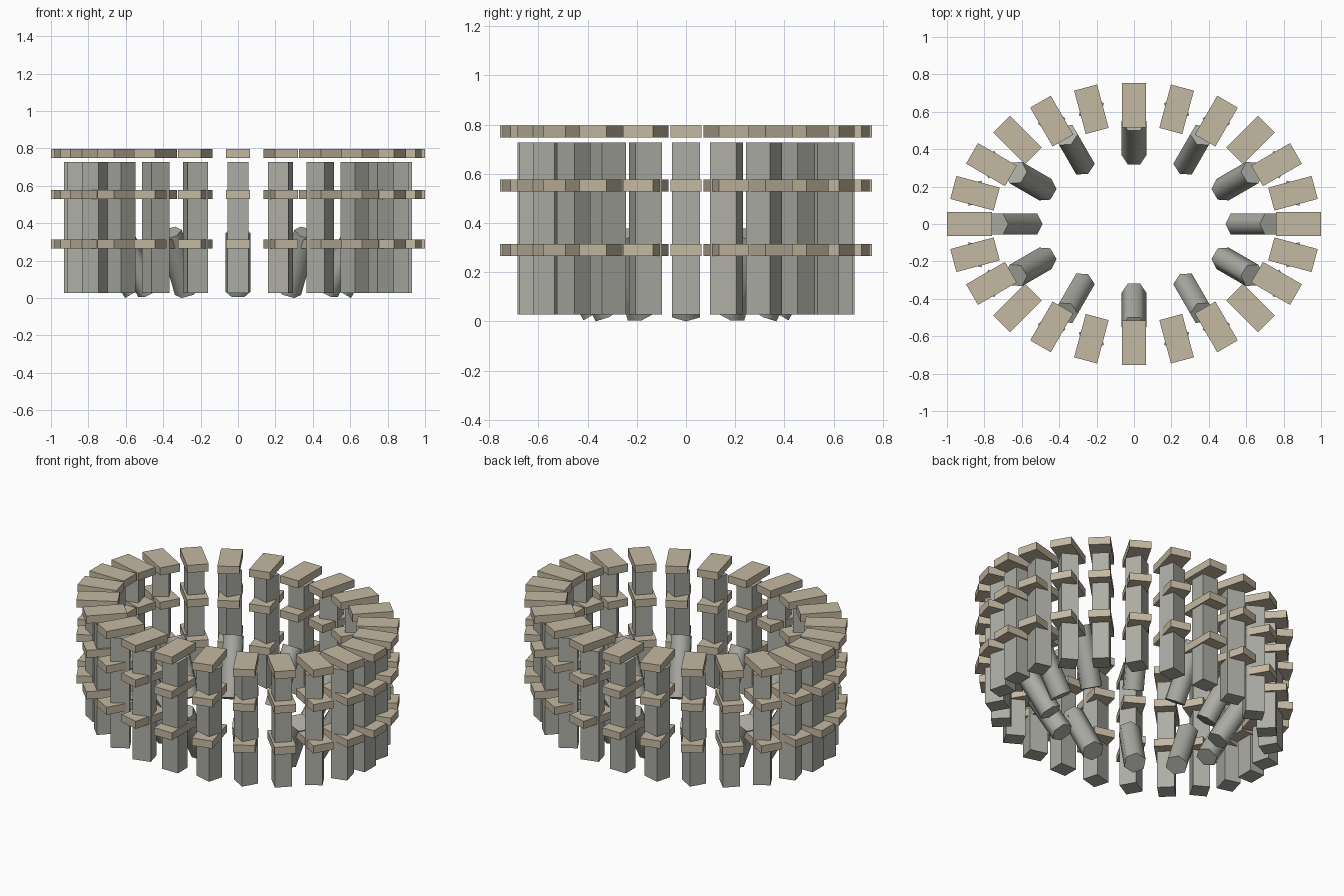
import bpy, math
from mathutils import Vector, Matrix

if "Cube" in bpy.data.objects:
    bpy.data.objects.remove(bpy.data.objects["Cube"])


def material(name, rgb):
    m = bpy.data.materials.new(name)
    m.diffuse_color = (*rgb, 1)
    m.use_nodes = True
    m.node_tree.nodes["Principled BSDF"].inputs["Base Color"].default_value = m.diffuse_color
    return m


stone = material("grey_stone", (0.42, 0.42, 0.38))
tan = material("tan_stone", (0.55, 0.48, 0.36))


def box(name, loc, size, rot_z, mat):
    bpy.ops.mesh.primitive_cube_add(size=1, location=loc, rotation=(0, 0, rot_z))
    ob = bpy.context.object
    ob.name = name
    ob.data.transform(Matrix.Diagonal((*size, 1)))
    ob.data.materials.append(mat)
    return ob


def leaning_post(name, angle, lean):
    # Six-sided post whose top leans outward from the centre
    direction = Vector((math.sin(lean) * math.cos(angle),
                        math.sin(lean) * math.sin(angle), math.cos(lean)))
    turn = Vector((0, 0, 1)).rotation_difference(direction)
    bpy.ops.mesh.primitive_cylinder_add(
        vertices=6, radius=0.066, depth=0.364,
        location=(0.638 * math.cos(angle), 0.458 * math.sin(angle), 0.191),
        rotation=turn.to_euler())
    ob = bpy.context.object
    ob.name = name
    # Spin so a corner faces +x before leaning
    ob.data.transform(Matrix.Rotation(math.pi / 2, 4, 'Z'))
    ob.data.materials.append(stone)
    bpy.ops.object.shade_smooth_by_angle(angle=math.radians(65))


# Ring of piers with a slab at each of three levels
for i in range(24):
    a = math.tau * i / 24
    x, y = 0.88 * math.cos(a), 0.635 * math.sin(a)
    # Piers turn the opposite way to the slabs
    box(f"pier_{i}", (x, y, 0.378), (0.10, 0.112, 0.70), -a, stone)
    for level, z in enumerate((0.29, 0.553, 0.772)):
        box(f"slab_{level}_{i}", (x, y, z), (0.24, 0.127, 0.048), a, tan)

# Inner ring of leaning posts
for i in range(12):
    leaning_post(f"leaning_post_{i}", math.tau * i / 12, math.radians(30))
